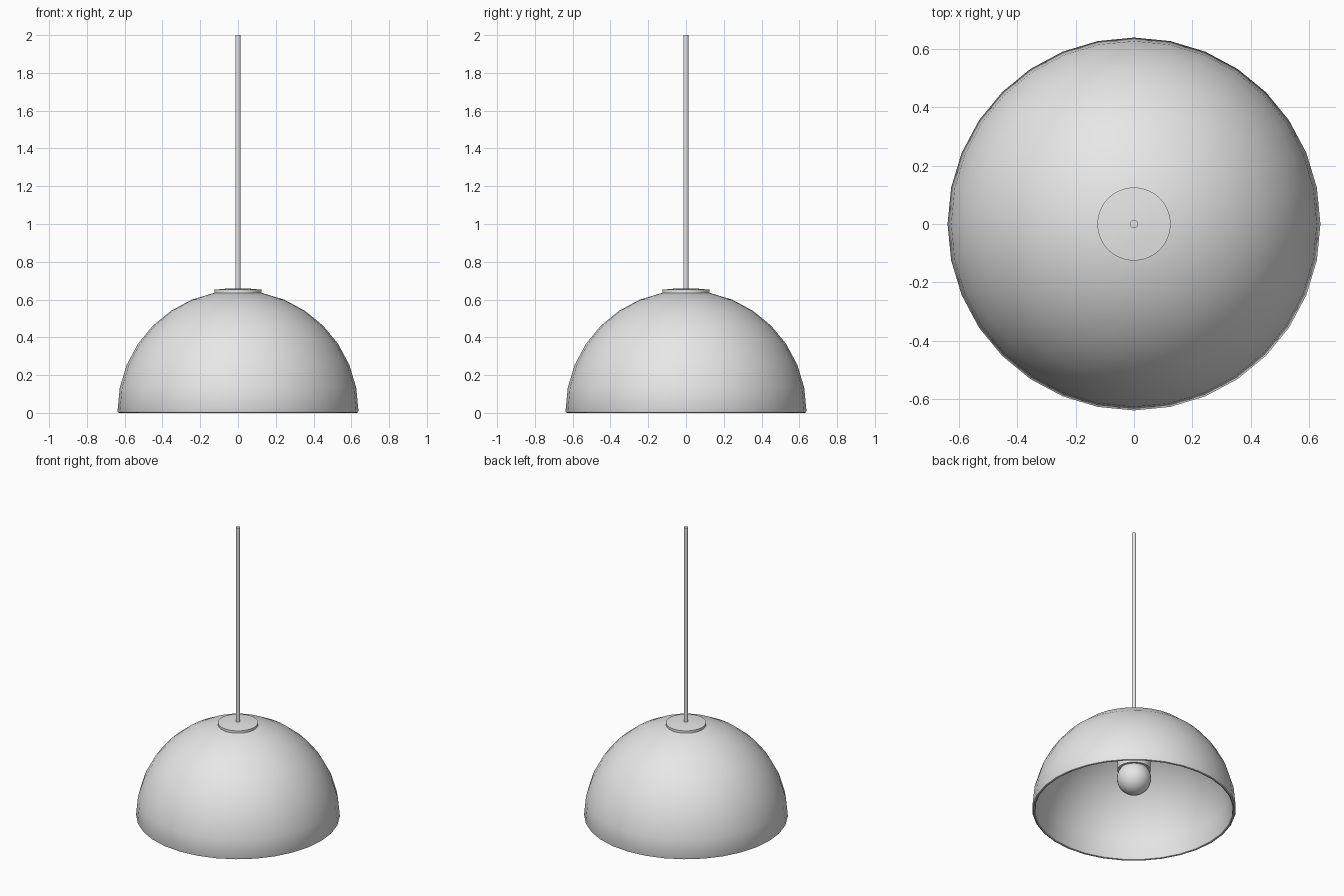
import bpy, bmesh, math

if "Cube" in bpy.data.objects:
    bpy.data.objects.remove(bpy.data.objects["Cube"])

grey = bpy.data.materials.new("plain grey")
grey.diffuse_color = (0.8, 0.8, 0.8, 1)
grey.use_nodes = True
grey.node_tree.nodes["Principled BSDF"].inputs["Base Color"].default_value = grey.diffuse_color


def lathe(name, profile, sides):
    """Revolve an (r, z) profile around the z axis."""
    bm = bmesh.new()
    verts = [bm.verts.new((r, 0, z)) for r, z in profile]
    edges = [bm.edges.new(pair) for pair in zip(verts, verts[1:])]
    bmesh.ops.spin(bm, geom=verts + edges, cent=(0, 0, 0), axis=(0, 0, 1),
                   angle=2 * math.pi, steps=sides)
    bmesh.ops.remove_doubles(bm, verts=bm.verts, dist=0.0005)
    bmesh.ops.recalc_face_normals(bm, faces=bm.faces)
    mesh = bpy.data.meshes.new(name)
    bm.to_mesh(mesh)
    bm.free()
    mesh.materials.append(grey)
    ob = bpy.data.objects.new(name, mesh)
    bpy.context.collection.objects.link(ob)
    bpy.ops.object.select_all(action='DESELECT')
    ob.select_set(True)
    bpy.context.view_layer.objects.active = ob
    bpy.ops.object.shade_smooth_by_angle(angle=math.radians(40))
    return ob


def arc(radius, centre_z, start, end, steps):
    """Arc of (r, z) points, angles in degrees above the horizon."""
    angles = [math.radians(start + (end - start) * i / steps) for i in range(steps + 1)]
    return [(radius * math.cos(a), centre_z + radius * math.sin(a)) for a in angles]


# Thin hemispherical shade with a rounded rim
outer = arc(0.638, 0.01, 90, 0, 8)
inner = arc(0.618, 0.01, 0, 90, 8)
rim = [(0.635, 0.003), (0.628, 0.0), (0.621, 0.003)]
lathe("shade", outer + rim + inner, 32)

# Shallow cap on top of the shade
lathe("top_cap", [(0, 0.635), (0.125, 0.635), (0.125, 0.652), (0.06, 0.658), (0, 0.66)], 64)

# Hanging rod
lathe("hanging_rod", [(0, 0.65), (0.014, 0.65), (0.014, 2.0), (0, 2.0)], 24)

# Socket inside the shade and round bulb
lathe("socket", [(0, 0.63), (0.104, 0.63), (0.104, 0.29), (0, 0.29)], 32)
lathe("bulb", arc(0.107, 0.23, 90, -90, 16), 32)
